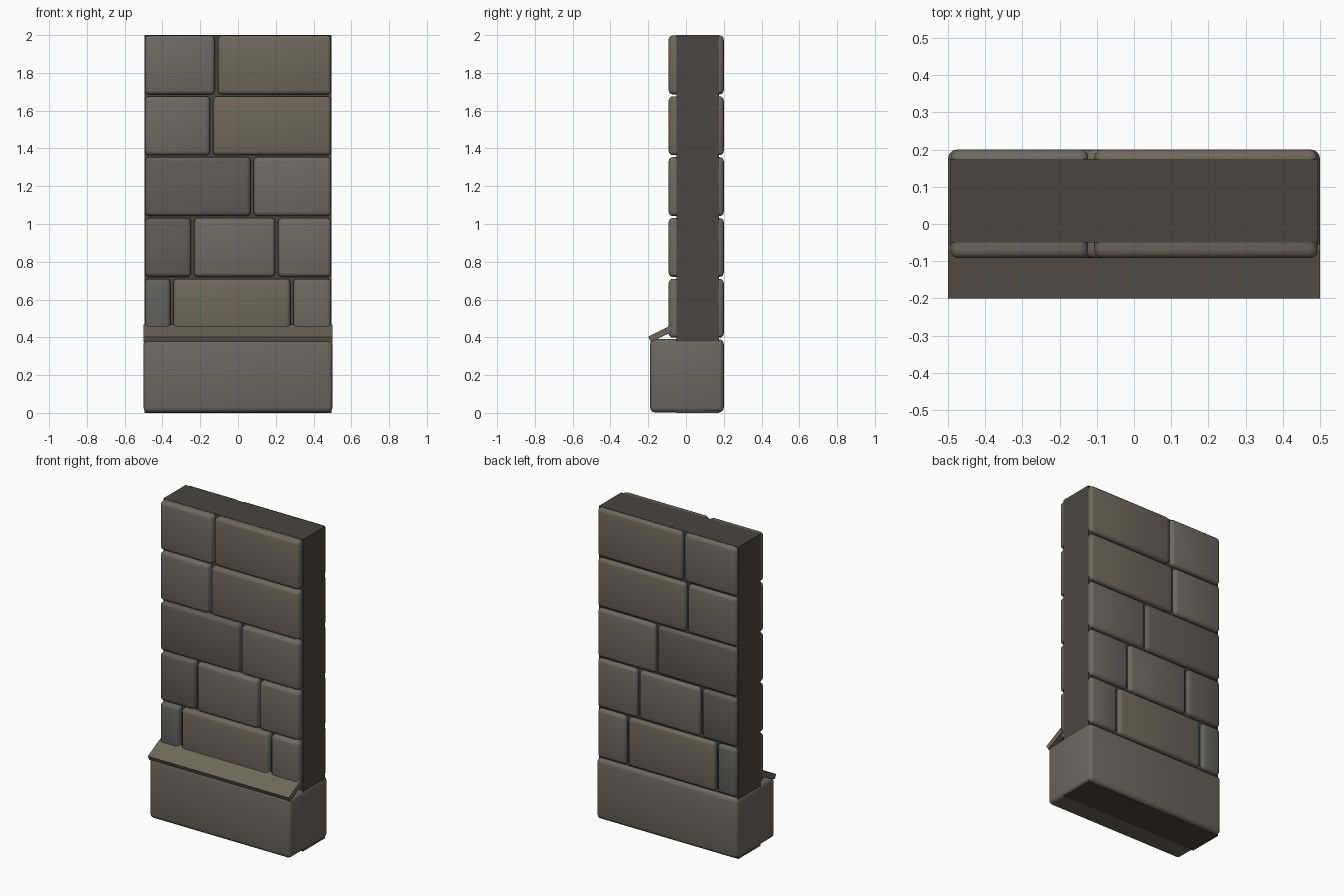
import bpy, bmesh, math

if "Cube" in bpy.data.objects:
    bpy.data.objects.remove(bpy.data.objects["Cube"])

def material(name, rgb):
    m = bpy.data.materials.new(name)
    m.diffuse_color = (*rgb, 1)
    m.use_nodes = True
    m.node_tree.nodes["Principled BSDF"].inputs["Base Color"].default_value = m.diffuse_color
    return m

def finish(obj, mat, bevel=0, segments=3):
    obj.data.materials.append(mat)
    if bevel:
        mod = obj.modifiers.new("Bevel", 'BEVEL')
        mod.width = bevel
        mod.segments = segments
        bpy.context.view_layer.objects.active = obj
        obj.select_set(True)
        bpy.ops.object.modifier_apply(modifier=mod.name)
        bpy.ops.object.shade_smooth_by_angle(angle=math.radians(35))
        obj.select_set(False)
    return obj

def prism(name, profile, x0, x1, mat, bevel=0):
    # extrude a closed (y, z) profile along x
    bm = bmesh.new()
    face = bm.faces.new([bm.verts.new((x0, y, z)) for y, z in profile])
    res = bmesh.ops.extrude_face_region(bm, geom=[face])
    verts = [v for v in res["geom"] if isinstance(v, bmesh.types.BMVert)]
    bmesh.ops.translate(bm, verts=verts, vec=(x1 - x0, 0, 0))
    bmesh.ops.recalc_face_normals(bm, faces=bm.faces)
    me = bpy.data.meshes.new(name)
    bm.to_mesh(me)
    bm.free()
    obj = bpy.data.objects.new(name, me)
    bpy.context.collection.objects.link(obj)
    return finish(obj, mat, bevel)

def box(name, x, y, z, mat, bevel=0):
    return prism(name, [(y[0], z[0]), (y[1], z[0]), (y[1], z[1]), (y[0], z[1])],
                 x[0], x[1], mat, bevel)

mortar = material("mortar", (0.065, 0.06, 0.053))
stone = [material("stone_brown", (0.155, 0.135, 0.105)),
         material("stone_grey", (0.15, 0.143, 0.125)),
         material("stone_dark", (0.115, 0.107, 0.1)),
         material("stone_blue", (0.12, 0.12, 0.118))]
base_mat = material("base_stone", (0.145, 0.138, 0.118))

# mortar core, visible in the joints and on the side and top faces
box("mortar_core", (-0.495, 0.495), (-0.05, 0.175), (0, 2), mortar)

# plinth block
box("base_block", (-0.5, 0.5), (-0.19, 0.2), (0.003, 0.39), base_mat, 0.025)

# sloped ledge
prism("sloped_ledge", [(-0.2, 0.403), (-0.186, 0.375), (-0.055, 0.437), (-0.073, 0.468)],
      -0.5, 0.5, stone[0])

# courses, bottom to top: joint positions and stone colours
courses = [([-0.35, 0.285], [3, 0, 1]),
           ([-0.24, 0.205], [2, 1, 1]),
           ([0.075], [2, 1]),
           ([-0.14], [1, 0]),
           ([-0.115], [1, 0])]
pitch, z0 = 0.322, 0.393
for row, (joints, tints) in enumerate(courses):
    edges = [-0.501] + joints + [0.501]
    z = z0 + row * pitch
    for i, tint in enumerate(tints):
        box(f"brick_{row + 1}_{i + 1}", (edges[i] + 0.008, edges[i + 1] - 0.008),
            (-0.092, 0.2), (z + 0.005, min(z + pitch - 0.005, 1.998)),
            stone[tint], 0.022)
